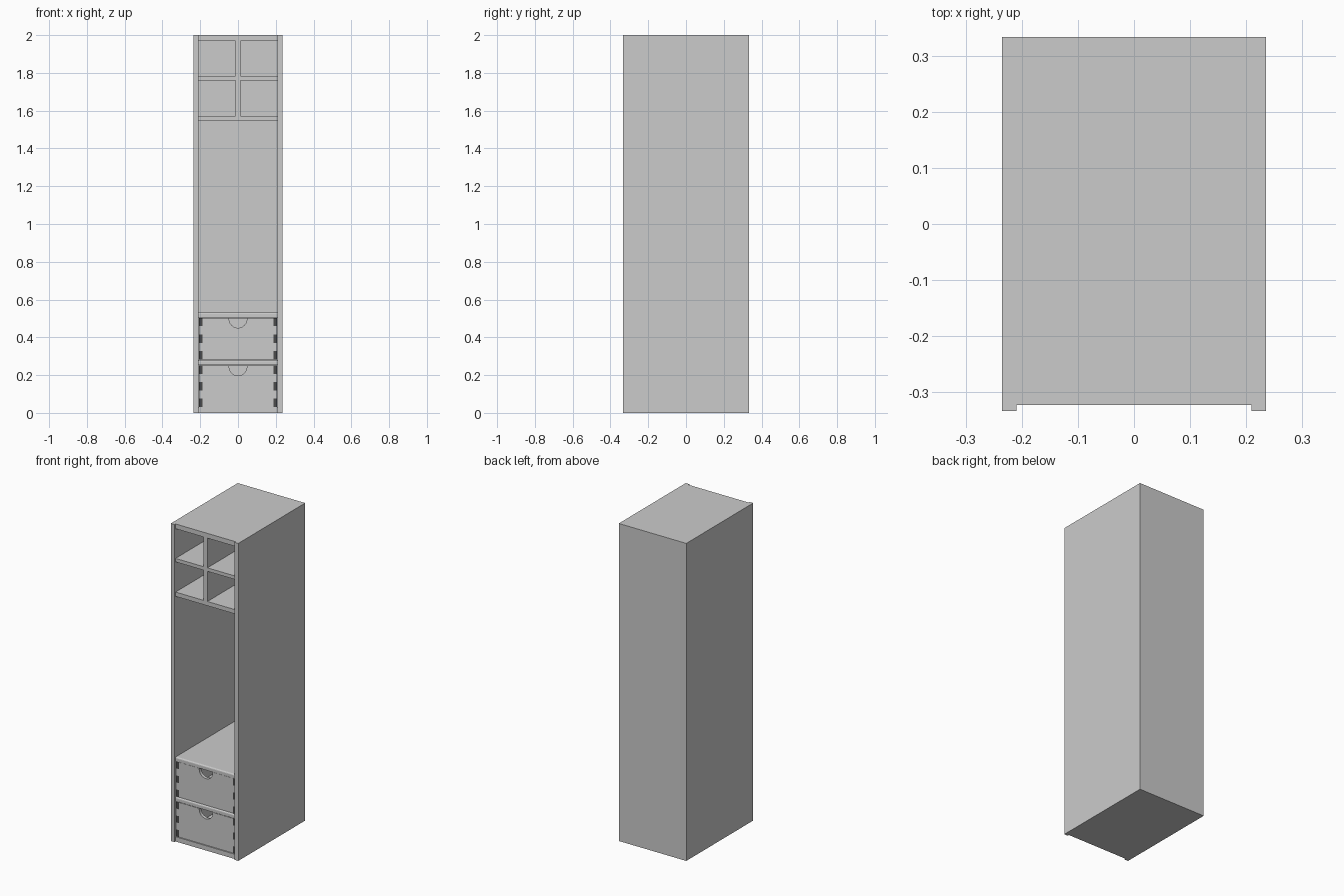
import bpy, bmesh, math
from mathutils import Vector

if "Cube" in bpy.data.objects:
    bpy.data.objects.remove(bpy.data.objects["Cube"])

W, D, H = 0.235, 0.333, 2.0      # half width, half depth, height
IN = 0.209                       # inner half width
FRONT, BACK = -0.323, 0.31       # shelf front, inner face of the back


def finish(name, bm):
    bmesh.ops.recalc_face_normals(bm, faces=bm.faces)
    me = bpy.data.meshes.new(name)
    bm.to_mesh(me)
    bm.free()
    ob = bpy.data.objects.new(name, me)
    bpy.context.collection.objects.link(ob)
    return ob


def box(name, x0, x1, y0, y1, z0, z1, round_front=0):
    bm = bmesh.new()
    bmesh.ops.create_cube(bm, size=1)
    for v in bm.verts:
        v.co = (x1 if v.co.x > 0 else x0, y1 if v.co.y > 0 else y0, z1 if v.co.z > 0 else z0)
    if round_front:
        edge = [e for e in bm.edges if all(v.co.y == min(w.co.y for w in bm.verts)
                and v.co.z == max(w.co.z for w in bm.verts) for v in e.verts)]
        bmesh.ops.bevel(bm, geom=edge, offset=round_front, segments=3, profile=0.5, affect='EDGES')
    return finish(name, bm)


def prism(name, pts, direction):
    """Extrude a flat outline of 3D points."""
    bm = bmesh.new()
    face = bm.faces.new([bm.verts.new(p) for p in pts])
    ext = bmesh.ops.extrude_face_region(bm, geom=[face])
    moved = [g for g in ext['geom'] if isinstance(g, bmesh.types.BMVert)]
    bmesh.ops.translate(bm, verts=moved, vec=Vector(direction))
    if not face.is_valid or len(bm.faces) < len(pts) + 2:
        bm.faces.new([bm.verts[i] for i in range(len(pts))])
    return finish(name, bm)


def cut(ob, cutter):
    mod = ob.modifiers.new("cut", 'BOOLEAN')
    mod.operation, mod.solver, mod.object = 'DIFFERENCE', 'EXACT', cutter
    bpy.context.view_layer.objects.active = ob
    bpy.ops.object.modifier_apply(modifier=mod.name)
    bpy.data.objects.remove(cutter)


# Carcass: hollow cabinet with the top and bottom set back from the sides
carcass = box("carcass", -W, W, -D, D, 0, H)
cut(carcass, box("notch_cutter", -IN, IN, -1, FRONT, -1, 3))
cut(carcass, box("cavity_cutter", -IN, IN, -1, BACK, 0.03, 1.97))

# Shelves
box("drawer_divider_shelf", -IN, IN, FRONT, BACK, 0.254, 0.280, 0.008)
box("locker_floor_shelf", -IN, IN, FRONT, BACK, 0.506, 0.532, 0.008)
box("cubby_floor_shelf", -IN, IN, FRONT, BACK, 1.544, 1.571)

# Cubby divider with a shelf on either side
box("cubby_divider", -0.013, 0.013, FRONT, BACK, 1.571, 1.97)
for side, x0, x1 in (("left", -IN, -0.013), ("right", 0.013, IN)):
    box("cubby_shelf_" + side, x0, x1, FRONT, BACK, 1.761, 1.783)

# Dark end grain of the finger joints
dark = bpy.data.materials.new("dark_end_grain")
dark.diffuse_color = (0.07, 0.07, 0.07, 1)
dark.use_nodes = True
dark.node_tree.nodes["Principled BSDF"].inputs["Base Color"].default_value = dark.diffuse_color
grey = bpy.data.materials.new("plain_grey")
grey.diffuse_color = (0.8, 0.8, 0.8, 1)
grey.use_nodes = True
grey.node_tree.nodes["Principled BSDF"].inputs["Base Color"].default_value = grey.diffuse_color


def drawer(name, z0, z1):
    xo, xi = 0.207, 0.187
    yf, yi, yb = -0.319, -0.299, 0.30
    step = (z1 - z0) / 5

    # Stepped finger edge, bottom to top: (is front-panel finger, z)
    def fingers():
        for i in range(5):
            yield i % 2, z0 + i * step
            yield i % 2, z0 + (i + 1) * step

    # Front panel with rounded finger pull
    right = [(xo if f else xi, z) for f, z in fingers()]
    r, drop = 0.047, 0.006
    pull = [(r, z1)]
    for i in range(17):
        a = -math.pi * i / 16
        pull.append((r * math.cos(a), z1 - drop + r * math.sin(a)))
    pull.append((-r, z1))
    outline = right + pull + [(-x, z) for x, z in reversed(right)]
    prism(name + "_front", [(x, yf, z) for x, z in outline], (0, yi - yf, 0))

    # Side panels whose fingers show through the front
    edge = [(yi if f else yf, z) for f, z in fingers()]
    profile = edge + [(yb, z1), (yb, z0)]
    for side, s in (("left", -1), ("right", 1)):
        ob = prism(name + "_side_" + side, [(s * xi, y, z) for y, z in profile],
                   (s * (xo - xi), 0, 0))
        ob.data.materials.append(grey)
        ob.data.materials.append(dark)
        for p in ob.data.polygons:
            if p.normal.y < -0.9 and p.center.y < yf + 0.001:
                p.material_index = 1

    # Back and bottom panels
    box(name + "_back", -xi, xi, yb - 0.02, yb, z0, z1)
    box(name + "_bottom", -xi, xi, yi, yb - 0.02, z0 + 0.005, z0 + 0.017)


drawer("lower_drawer", 0.032, 0.250)
drawer("upper_drawer", 0.283, 0.503)
